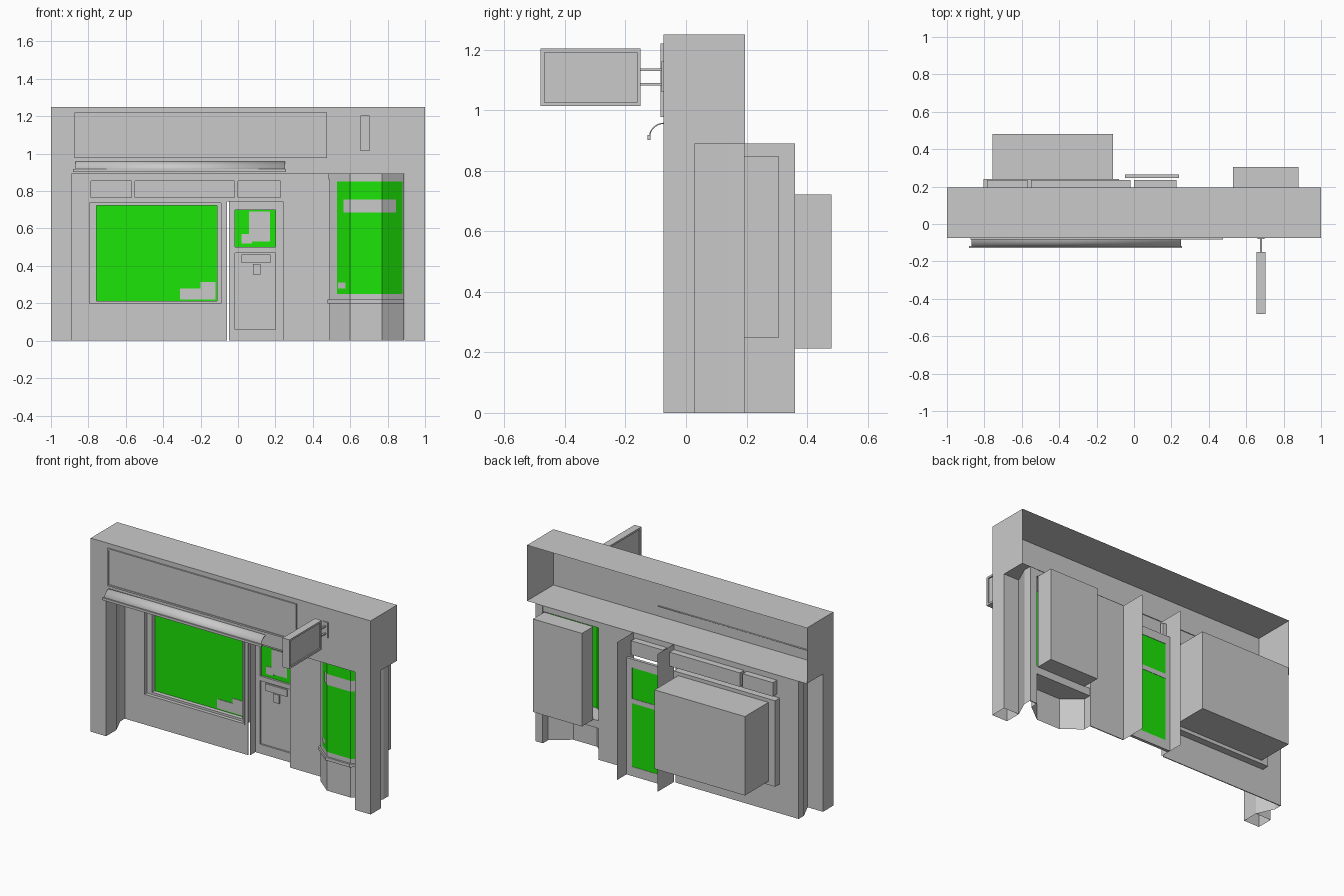
import bpy, bmesh, math

cube = bpy.data.objects.get("Cube")
if cube:
    bpy.data.objects.remove(cube, do_unlink=True)


def material(name, colour):
    m = bpy.data.materials.new(name)
    m.use_nodes = True
    m.diffuse_color = colour
    m.node_tree.nodes["Principled BSDF"].inputs["Base Color"].default_value = colour
    return m


GREY = material("plain_grey", (0.59, 0.59, 0.59, 1))
GREEN = material("glass_green", (0.012, 0.78, 0.002, 1))


def finish(name, bm, mat):
    mesh = bpy.data.meshes.new(name)
    bm.to_mesh(mesh)
    bm.free()
    mesh.materials.append(mat)
    ob = bpy.data.objects.new(name, mesh)
    bpy.context.collection.objects.link(ob)
    return ob


def box(name, x, y, z, mat=GREY, drop=None):
    """Box from ranges; drop removes the face whose normal matches."""
    bm = bmesh.new()
    bmesh.ops.create_cube(bm, size=1)
    for v in bm.verts:
        v.co = [r[0] + (c + 0.5) * (r[1] - r[0]) for r, c in zip((x, y, z), v.co)]
    if drop:
        bm.normal_update()
        gone = [f for f in bm.faces if f.normal.dot(drop) > 0.9]
        bmesh.ops.delete(bm, geom=gone, context='FACES')
    return finish(name, bm, mat)


def sheet(name, path, z, mat=GREY, solid=False):
    """Plan path extruded upward, as an open sheet or a closed prism."""
    bm = bmesh.new()
    low = [bm.verts.new((px, py, z[0])) for px, py in path]
    high = [bm.verts.new((px, py, z[1])) for px, py in path]
    for i in range(len(path) - (0 if solid else 1)):
        j = (i + 1) % len(path)
        bm.faces.new((low[i], low[j], high[j], high[i]))
    if solid:
        bm.faces.new(low[::-1])
        bm.faces.new(high)
    return finish(name, bm, mat)


def frame(name, x, z, inner_x, inner_z, y):
    """Rectangular ring in the x-z plane between outer and inner ranges."""
    box(name + "_left", (x[0], inner_x[0]), y, z)
    box(name + "_right", (inner_x[1], x[1]), y, z)
    box(name + "_bottom", inner_x, y, (z[0], inner_z[0]))
    box(name + "_top", inner_x, y, (inner_z[1], z[1]))


# Upper beam, hollow and open at the back
BACK, DOWN, FRONT = (0, 1, 0), (0, 0, -1), (0, -1, 0)
box("upper_beam", (-1, 1), (-0.075, 0.195), (0.89, 1.25), drop=BACK)

# End pillars with splayed return walls behind them
for side, s in (("right", -1), ("left", 1)):
    box(side + "_pillar", sorted((s, s * 0.89)), (-0.075, 0.03), (0, 0.89), drop=DOWN)
    sheet(side + "_return", [(s * 0.89, 0.03), (s * 0.94, 0.14), (s * 0.94, 0.19)], (0, 0.89))

# Main wall, in pieces around the openings
WALL = (0.187, 0.193)
WX, WZ = (-0.805, -0.08), (0.19, 0.745)
transoms = [(-0.785, -0.57), (-0.55, -0.02), (0, 0.228)]
for name, x, z in (
        ("wall_end", (-0.94, WX[0]), (0, 0.89)),
        ("wall_below_window", WX, (0, WZ[0])),
        ("wall_door_post", (WX[1], -0.06), (0, WZ[1])),
        ("wall_lintel", (WX[0], 0.24), (WZ[1], 0.765)),
        ("wall_head", (WX[0], 0.24), (0.855, 0.89)),
        ("wall_beside_bay", (0.24, 0.49), (0, 0.89)),
        ("wall_behind_pillar", (0.89, 0.94), (0, 0.89))):
    box(name, x, WALL, z)
edges = [WX[0]] + [e for t in transoms for e in t] + [0.24]
for i in range(0, len(edges), 2):
    box("transom_post", (edges[i], edges[i + 1]), WALL, (0.765, 0.855))
for x in transoms:
    box("transom_recess", x, (0.19, 0.235), (0.765, 0.855), drop=FRONT)
box("head_trim", (-0.87, 0.235), (0.179, 0.187), (0.865, 0.885))

# Shop window
GX, GZ = (-0.757, -0.112), (0.212, 0.722)
RX, RZ = (-0.795, -0.09), (0.198, 0.737)
frame("window_rim", WX, WZ, RX, RZ, (0.182, 0.24))
frame("window_frame", RX, RZ, GX, GZ, (0.205, 0.24))
box("window_glass", GX, (0.232, 0.239), GZ, GREEN)
box("window_room", GX, (0.239, 0.48), GZ)
box("window_poster_low", (-0.31, -0.2), (0.229, 0.232), (0.22, 0.28))
box("window_poster_high", (-0.2, -0.12), (0.229, 0.232), (0.22, 0.313))

# Door recess walls and door
for px in (-0.048, 0.24):
    sheet("door_side_wall", [(px, 0.19), (px, 0.36)], (0, 0.89))
DOOR = (0.246, 0.265)
for name, x, z in (
        ("door_left_stile", (-0.047, -0.015), (0, 0.755)),
        ("door_right_stile", (0.2, 0.24), (0, 0.755)),
        ("door_bottom_rail", (-0.015, 0.2), (0, 0.06)),
        ("door_middle_rail", (-0.015, 0.2), (0.47, 0.5)),
        ("door_top_rail", (-0.015, 0.2), (0.7, 0.755))):
    box(name, x, DOOR, z)
box("door_glass", (-0.015, 0.2), (0.259, 0.262), (0.5, 0.7), GREEN)
box("door_panel", (-0.015, 0.2), (0.257, 0.26), (0.06, 0.47))
box("door_panel_back", (-0.015, 0.2), (0.26, 0.263), (0.06, 0.47), GREEN)
for name, x, z in (
        ("door_poster_large", (0.06, 0.17), (0.53, 0.69)),
        ("door_poster_small", (0.02, 0.075), (0.52, 0.57))):
    box(name, x, (0.256, 0.259), z)
for name, x, z in (
        ("letter_slot", (0.02, 0.175), (0.415, 0.46)),
        ("door_plate", (0.08, 0.12), (0.355, 0.41))):
    box(name, x, (0.248, 0.257), z)

# Faceted bay window
L, ML, MR, R = 0.49, 0.6, 0.77, 0.887
Y_SIDE, Y_FRONT = 0.14, 0.05


def bay_path(x0, x1, out=0.0):
    """Front of the bay between two x positions, moved outward."""
    def depth(px):
        t = (ML - px) / (ML - L) if px < ML else (px - MR) / (R - MR)
        return Y_FRONT + t * (Y_SIDE - Y_FRONT) - out
    mid = [(px, Y_FRONT - out) for px in (ML, MR) if x0 < px < x1]
    return [(x0, depth(x0))] + mid + [(x1, depth(x1))]


def bay_slab(name, z, out):
    path = bay_path(L - out, R, out)
    sheet(name, path + [(R, 0.19), (L - out, 0.19)], z, solid=True)


sheet("bay_base", bay_path(L, R), (0, 0.2))
bay_slab("bay_ledge", (0.2, 0.22), 0.012)
bay_slab("bay_sill", (0.22, 0.25), 0.0)
bay_slab("bay_head_trim", (0.85, 0.862), 0.0)
bay_slab("bay_head", (0.862, 0.89), 0.005)
sheet("bay_glass", bay_path(0.528, 0.88), (0.25, 0.85), GREEN)
sheet("bay_left_mullion", bay_path(L, 0.528), (0.25, 0.85))
sheet("bay_right_mullion", bay_path(0.88, R), (0.25, 0.85))
for px in (L, R):
    sheet("bay_cheek", [(px, Y_SIDE), (px, 0.19)], (0, 0.89))
box("bay_room", (0.53, 0.88), (0.19, 0.305), (0.247, 0.848))
sheet("bay_banner", bay_path(0.565, 0.845, 0.003), (0.685, 0.755))
sheet("bay_notice", bay_path(0.535, 0.575, 0.003), (0.28, 0.31))

# Fascia board
FX, FZ = (-0.875, 0.475), (0.978, 1.22)
frame("fascia_frame", FX, FZ, (FX[0] + 0.01, FX[1] - 0.01), (FZ[0] + 0.01, FZ[1] - 0.01),
      (-0.084, -0.075))
box("fascia_board", FX, (-0.079, -0.075), FZ)

# Curved awning with front bar
bm = bmesh.new()
rows = []
for i in range(9):
    a = math.radians(90 * i / 8)
    py, pz = -0.07 - 0.052 * math.sin(a), 0.913 + 0.046 * math.cos(a)
    rows.append([bm.verts.new((px, py, pz)) for px in (-0.87, 0.25)])
for a, b in zip(rows, rows[1:]):
    f = bm.faces.new((a[0], b[0], b[1], a[1]))
    f.smooth = True
awning = finish("awning_cloth", bm, GREY)
awning.modifiers.new("thickness", 'SOLIDIFY').thickness = 0.004
box("awning_bar", (-0.882, 0.256), (-0.128, -0.118), (0.902, 0.918))

# Hanging sign on two arms
SX, SY, SZ = (0.655, 0.703), (-0.48, -0.15), (1.014, 1.203)
box("hanging_sign_core", (SX[0] + 0.008, SX[1] - 0.008), SY, SZ)
for name, y, z in (
        ("sign_rim_bottom", SY, (SZ[0], SZ[0] + 0.012)),
        ("sign_rim_top", SY, (SZ[1] - 0.012, SZ[1])),
        ("sign_rim_front", (SY[0], SY[0] + 0.012), SZ),
        ("sign_rim_back", (SY[1] - 0.012, SY[1]), SZ)):
    box(name, SX, y, z)
for pz in (1.086, 1.133):
    box("sign_arm", (0.673, 0.685), (-0.15, -0.075), (pz - 0.004, pz + 0.004))
box("sign_wall_plate", (0.66, 0.698), (-0.081, -0.075), (1.06, 1.16))
